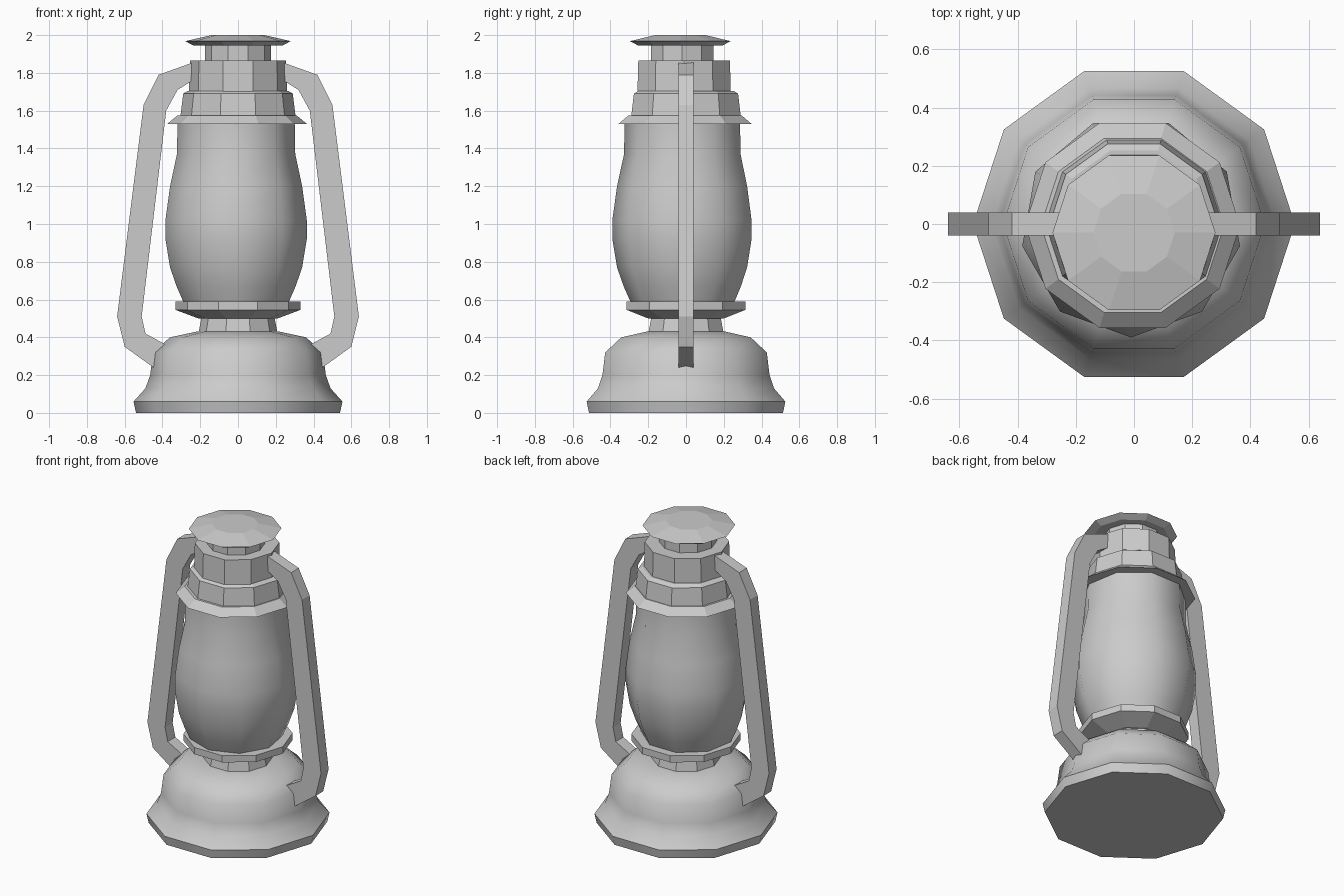
import bpy, bmesh
from math import cos, sin, pi, radians

cube = bpy.data.objects.get("Cube")
if cube:
    bpy.data.objects.remove(cube)

GREY = (0.6, 0.6, 0.6, 1)
metal = bpy.data.materials.new("grey_metal")
metal.use_nodes = True
metal.diffuse_color = GREY
for node in metal.node_tree.nodes:
    if node.type == "BSDF_PRINCIPLED":
        node.inputs["Base Color"].default_value = GREY


def finish(name, bm, smooth=None):
    bmesh.ops.recalc_face_normals(bm, faces=bm.faces)
    mesh = bpy.data.meshes.new(name)
    bm.to_mesh(mesh)
    bm.free()
    mesh.materials.append(metal)
    obj = bpy.data.objects.new(name, mesh)
    bpy.context.collection.objects.link(obj)
    if smooth:
        bpy.ops.object.select_all(action="DESELECT")
        obj.select_set(True)
        bpy.context.view_layer.objects.active = obj
        bpy.ops.object.shade_smooth_by_angle(angle=radians(smooth))
    return obj


def turned(name, profile, sides=10, start=0.0, center=(0, 0), smooth=None):
    """Closed faceted solid turned from (radius, height) points."""
    bm = bmesh.new()
    rings = []
    for r, z in profile:
        angles = [start + 2 * pi * i / sides for i in range(sides)]
        rings.append([bm.verts.new((center[0] + r * cos(a), center[1] + r * sin(a), z))
                      for a in angles])
    for low, high in zip(rings, rings[1:]):
        for i in range(sides):
            j = (i + 1) % sides
            bm.faces.new((low[i], low[j], high[j], high[i]))
    bm.faces.new(rings[0][::-1])
    bm.faces.new(rings[-1])
    return finish(name, bm, smooth)


def handle(name, side):
    """Flat bent bar, extruded across y."""
    outline = [(.24, 1.855), (.28, 1.84), (.42, 1.79), (.5, 1.63), (.64, .51),
               (.6, .35), (.44, .235), (.38, .36), (.49, .42), (.51, .51),
               (.38, 1.6), (.32, 1.71), (.24, 1.76)]
    bm = bmesh.new()
    face = bm.faces.new([bm.verts.new((side * x, -.04, z)) for x, z in outline])
    moved = bmesh.ops.extrude_face_region(bm, geom=[face])["geom"]
    bmesh.ops.translate(bm, vec=(0, .08, 0),
                        verts=[v for v in moved if isinstance(v, bmesh.types.BMVert)])
    return finish(name, bm)


# Fuel tank
turned("tank_base", [(.54, 0), (.553, .06), (.49, .13), (.465, .2),
                     (.45, .32), (.36, .4), (.22, .43)], smooth=52)
turned("tank_neck", [(.21, .42), (.19, .52)])

# Burner collar and globe
turned("globe_collar", [(.21, .5), (.33, .545), (.33, .59), (.28, .59)])
turned("globe", [(.28, .58), (.32, .67), (.355, .77), (.38, .92), (.38, 1.02),
                 (.355, 1.2), (.318, 1.37), (.315, 1.54)],
       sides=9, start=-pi / 2, center=(-.01, -.01), smooth=60)

# Stepped chimney
turned("chimney_skirt", [(.37, 1.53), (.315, 1.575)], center=(-.005, -.005))
turned("chimney_lower", [(.305, 1.57), (.29, 1.69), (.265, 1.705)])
turned("chimney_upper", [(.26, 1.69), (.255, 1.865)], center=(0, -.01))
turned("chimney_neck", [(.175, 1.86), (.175, 1.95)], center=(0, -.02))
turned("chimney_cap", [(.235, 1.945), (.28, 1.968), (.14, 2.0)], center=(0, -.03))

# Side bars
handle("left_side_bar", 1)
handle("right_side_bar", -1)
